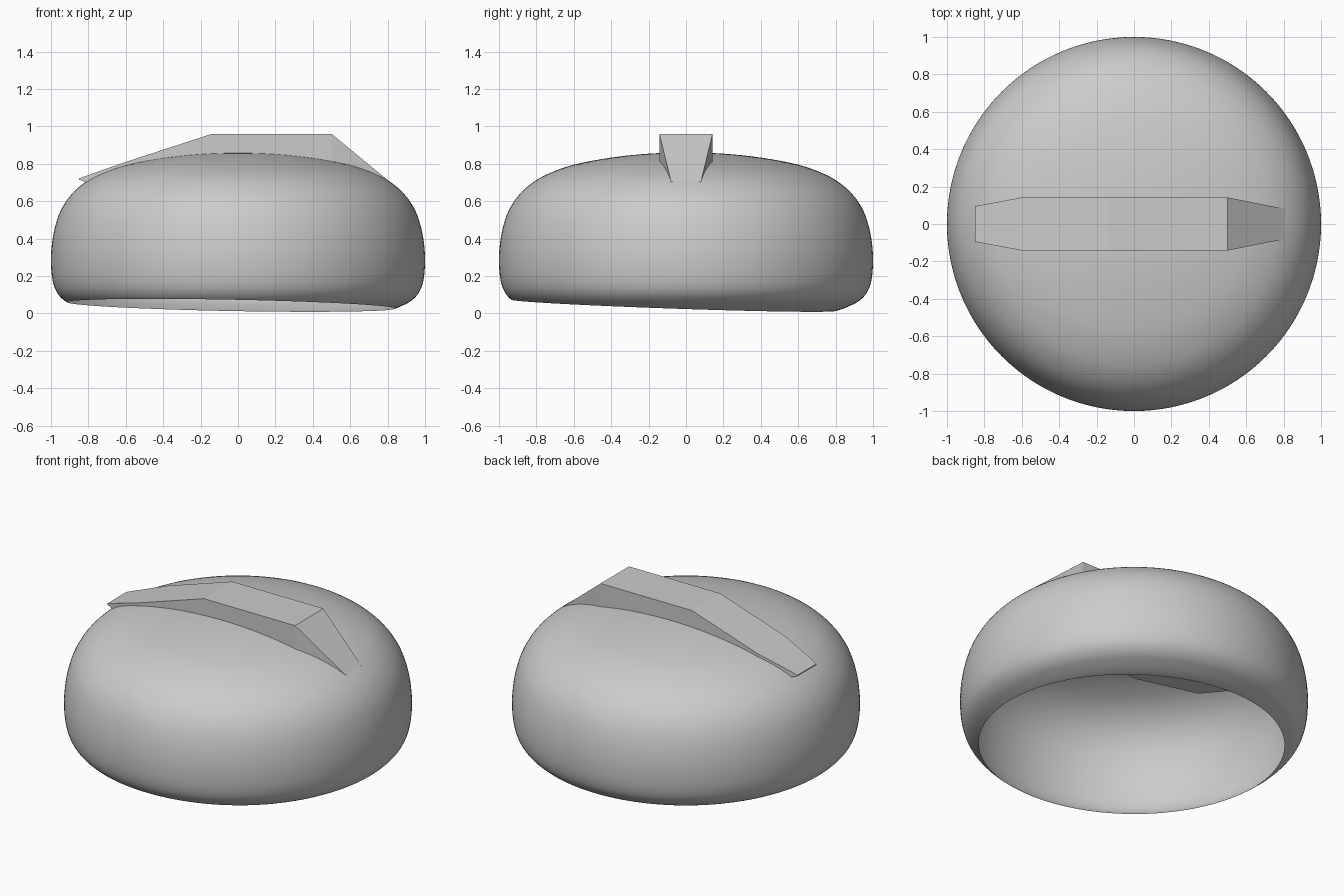
import bpy, bmesh, math
from mathutils import Vector

if "Cube" in bpy.data.objects:
    bpy.data.objects.remove(bpy.data.objects["Cube"])


def finish(bm, name, smooth):
    mesh = bpy.data.meshes.new(name)
    bm.to_mesh(mesh)
    bm.free()
    obj = bpy.data.objects.new(name, mesh)
    bpy.context.collection.objects.link(obj)
    for p in mesh.polygons:
        p.use_smooth = smooth
    return obj


def catmull(points, steps):
    pts = [Vector(p) for p in points]
    pts = [Vector((-pts[1].x, pts[1].y))] + pts + [2 * pts[-1] - pts[-2]]
    out = []
    for a, b, c, d in zip(pts, pts[1:], pts[2:], pts[3:]):
        for i in range(steps):
            t = i / steps
            out.append(0.5 * (2 * b + (c - a) * t + (2 * a - 5 * b + 4 * c - d) * t * t
                              + (3 * b - a - 3 * c + d) * t ** 3))
    return out + [pts[-2]]


# Hollow dome shell: smooth revolved profile (radius, height), open below
profile = [(0, .86), (.2, .854), (.4, .833), (.6, .795), (.74, .745), (.83, .692), (.9, .625),
           (.95, .545), (.98, .455), (.996, .36), (1, .27), (.992, .18), (.97, .115),
           (.93, .07), (.88, .042), (.82, .018), (.76, .004)]
bm = bmesh.new()
verts = [bm.verts.new((p.x, 0, p.y)) for p in catmull(profile, 4)]
edges = [bm.edges.new(pair) for pair in zip(verts, verts[1:])]
bmesh.ops.spin(bm, geom=verts + edges, cent=(0, 0, 0), axis=(0, 0, 1),
               angle=2 * math.pi, steps=128, use_merge=True)
bmesh.ops.remove_doubles(bm, verts=bm.verts, dist=1e-4)
# Slightly tilted lower rim
bmesh.ops.bisect_plane(bm, geom=bm.verts[:] + bm.edges[:] + bm.faces[:], dist=1e-5,
                       plane_co=(0, 0, .04), plane_no=(.02, .035, 1), clear_inner=True)
bmesh.ops.recalc_face_normals(bm, faces=bm.faces)
finish(bm, "dome_shell", True)

# Faceted ridge across the top: x, half width, top height, bottom height
stations = [(-.85, .095, .722, .715), (-.6, .142, .81, .62), (-.14, .142, .96, .545),
            (.5, .142, .96, .56), (.81, .08, .705, .69)]
bm = bmesh.new()
rings = [[bm.verts.new(c) for c in ((x, -w, t), (x, w, t), (x, w, b), (x, -w, b))]
         for x, w, t, b in stations]
for r, s in zip(rings, rings[1:]):
    for i in range(4):
        j = (i + 1) % 4
        bm.faces.new((r[i], r[j], s[j], s[i]))
bm.faces.new(rings[0])
bm.faces.new(rings[-1])
bmesh.ops.recalc_face_normals(bm, faces=bm.faces)
finish(bm, "top_ridge", False)
